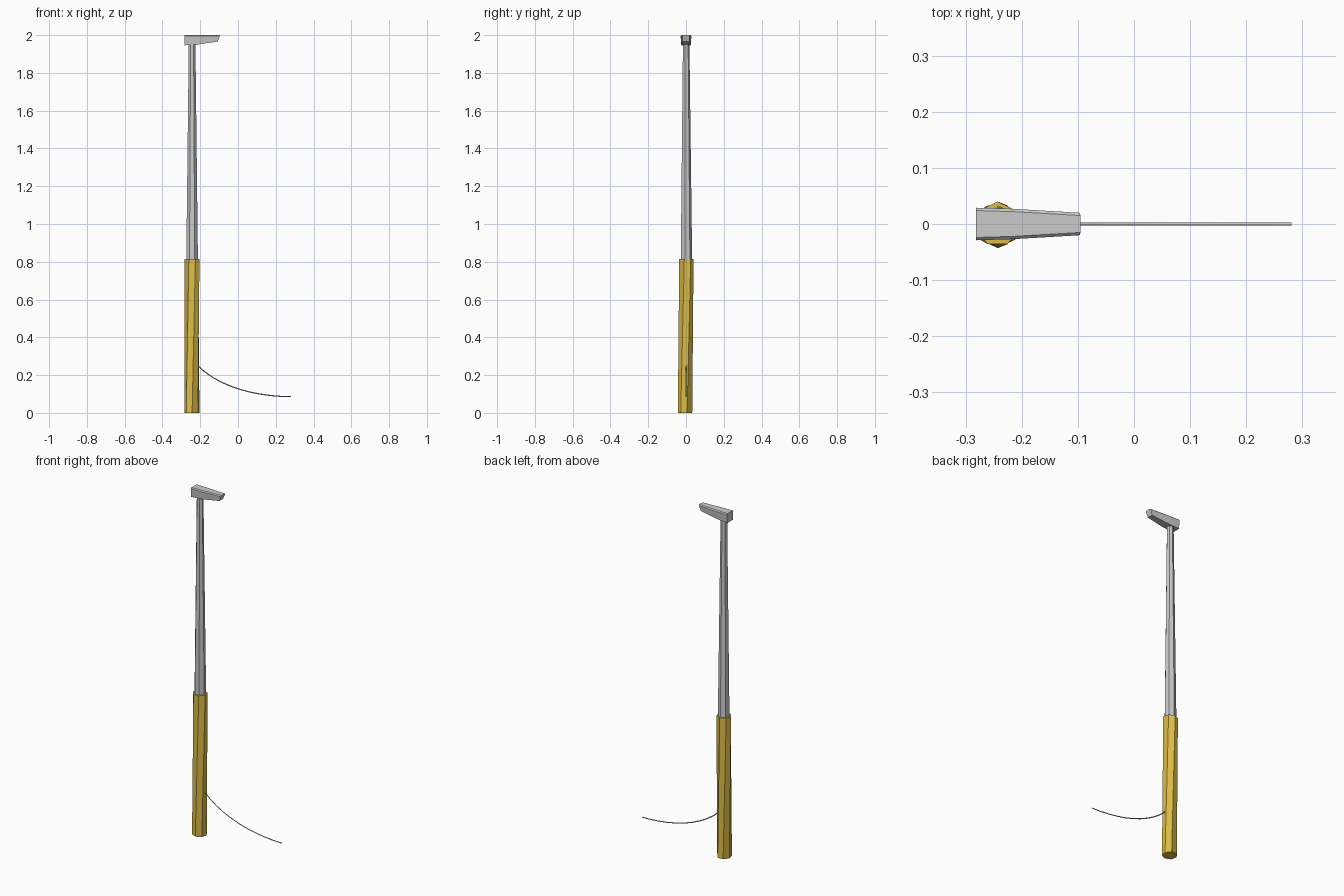
import bpy, bmesh
from math import sin, cos, pi

if "Cube" in bpy.data.objects:
    bpy.data.objects.remove(bpy.data.objects["Cube"])

POLE_X = -0.243


def mesh_object(name, rings, color=None):
    """Skin a list of equal-length vertex rings and cap both ends."""
    bm = bmesh.new()
    loops = [[bm.verts.new(p) for p in ring] for ring in rings]
    n = len(loops[0])
    for a, b in zip(loops, loops[1:]):
        for i in range(n):
            j = (i + 1) % n
            bm.faces.new((a[i], a[j], b[j], b[i]))
    bm.faces.new(loops[0])
    bm.faces.new(loops[-1])
    bmesh.ops.recalc_face_normals(bm, faces=bm.faces)
    mesh = bpy.data.meshes.new(name)
    bm.to_mesh(mesh)
    bm.free()
    obj = bpy.data.objects.new(name, mesh)
    bpy.context.collection.objects.link(obj)
    if color:
        mat = bpy.data.materials.new(name + "_paint")
        mat.diffuse_color = color
        mat.use_nodes = True
        mat.node_tree.nodes["Principled BSDF"].inputs["Base Color"].default_value = mat.diffuse_color
        mesh.materials.append(mat)
    return obj


def ring(r, y, z, start=pi / 2, sides=7):
    return [(POLE_X + r * cos(start + 2 * pi * i / sides),
             y + r * sin(start + 2 * pi * i / sides), z) for i in range(sides)]


# Yellow sleeve at the base, very slightly leaning and twisted
mesh_object("base_sleeve",
            [ring(0.040, -0.003, 0.0, pi / 2 + pi / 7), ring(0.040, 0.0, 0.815, pi / 2 + 2 * pi / 7)],
            (0.72, 0.50, 0.06, 1))

# Tapered grey post
mesh_object("post", [ring(0.032, 0.001, 0.78), ring(0.018, 0.0, 1.96)])


# Lamp head: wedge with chamfered upper edges, tapering towards its tip
def head_section(x_top, x_bottom, half, z_bottom, chamfer=0.005):
    x_mid = x_top + (x_bottom - x_top) * 0.15
    return [(x_bottom, -half * 0.85, z_bottom), (x_bottom, half * 0.85, z_bottom),
            (x_mid, half, 2.0 - chamfer), (x_top, half - chamfer, 2.0),
            (x_top, chamfer - half, 2.0), (x_mid, -half, 2.0 - chamfer)]


mesh_object("lamp_head", [head_section(-0.282, -0.282, 0.029, 1.946),
                          head_section(-0.215, -0.215, 0.027, 1.950),
                          head_section(-0.095, -0.107, 0.020, 1.966)])

# Thin sagging cable
curve = bpy.data.curves.new("cable", "CURVE")
curve.dimensions = "3D"
curve.bevel_depth = 0.003
curve.bevel_resolution = 0
curve.resolution_u = 10
curve.use_fill_caps = True
spline = curve.splines.new("BEZIER")
spline.bezier_points.add(1)
ends = [((-0.215, 0, 0.252), (-0.30, 0, 0.33), (-0.10, 0, 0.135)),
        ((0.281, 0, 0.086), (0.10, 0, 0.086), (0.40, 0, 0.086))]
for p, (co, left, right) in zip(spline.bezier_points, ends):
    p.co, p.handle_left, p.handle_right = co, left, right
bpy.context.collection.objects.link(bpy.data.objects.new("cable", curve))
